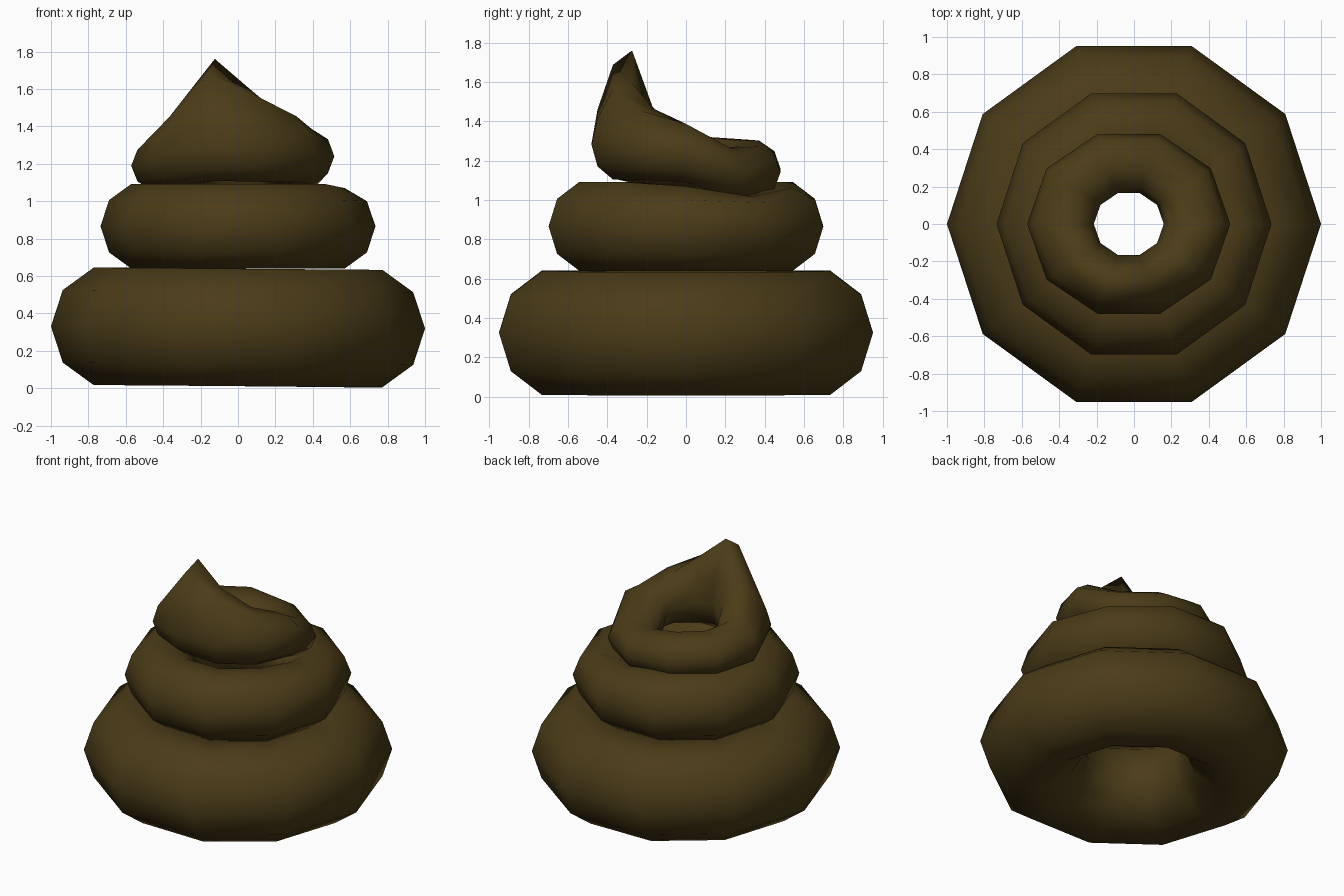
import bpy, bmesh, math

if "Cube" in bpy.data.objects:
    bpy.data.objects.remove(bpy.data.objects["Cube"])

N = 10  # sides around each coil and around its cross-section
# how strongly each cross-section point follows a lift (0 = outermost, going over the top)
PULL = [0, 0.2, 0.75, 1, 0.45, 0.1, 0, 0, 0, 0]

brown = bpy.data.materials.new("brown")
brown.diffuse_color = (0.07, 0.045, 0.009, 1)
brown.use_nodes = True
brown.node_tree.nodes["Principled BSDF"].inputs["Base Color"].default_value = brown.diffuse_color


def coil(name, major, minor, heights, centre_x=0, y_scale=1, thick=None, lifts=None):
    """Ring whose centre height, thickness and top lift vary around the circle."""
    thick = thick or [minor] * N
    lifts = lifts or [0] * N
    bm = bmesh.new()
    rings = []
    for i in range(N):
        a = math.tau * i / N
        ring = []
        for j in range(N):
            p = math.tau * j / N
            d = major + minor * math.cos(p)
            z = heights[i] + thick[i] * math.sin(p) + lifts[i] * PULL[j]
            ring.append(bm.verts.new((centre_x + d * math.cos(a),
                                      d * math.sin(a) * y_scale, z)))
        rings.append(ring)
    for i in range(N):
        r0, r1 = rings[i], rings[(i + 1) % N]
        for j in range(N):
            k = (j + 1) % N
            bm.faces.new((r0[j], r1[j], r1[k], r0[k])).smooth = True
    bmesh.ops.recalc_face_normals(bm, faces=bm.faces)
    mesh = bpy.data.meshes.new(name)
    bm.to_mesh(mesh)
    bm.free()
    mesh.materials.append(brown)
    obj = bpy.data.objects.new(name, mesh)
    bpy.context.collection.objects.link(obj)
    return obj


# Wide base coil, very slightly tilted
coil("bottom_coil", 0.67, 0.33,
     [0.325 - 0.006 * math.cos(math.tau * i / N) for i in range(N)])

# Middle coil, dented at the back right where the top coil begins
coil("middle_coil", 0.497, 0.238, [0.866] * N,
     lifts=[-0.03, -0.10, -0.04, 0, 0, 0, 0, 0, 0, 0])

# Top coil, climbing towards the front and pulled up into a pointed tip
coil("top_coil", 0.365, 0.178,
     [1.24, 1.13, 1.14, 1.16, 1.175, 1.19, 1.23, 1.29, 1.28, 1.26],
     centre_x=-0.028, y_scale=0.93,
     thick=[0.155, 0.14, 0.14, 0.15, 0.145, 0.145, 0.16, 0.19, 0.185, 0.165],
     lifts=[0, 0, 0, 0, 0, 0, 0.09, 0.29, 0.14, 0.05])
